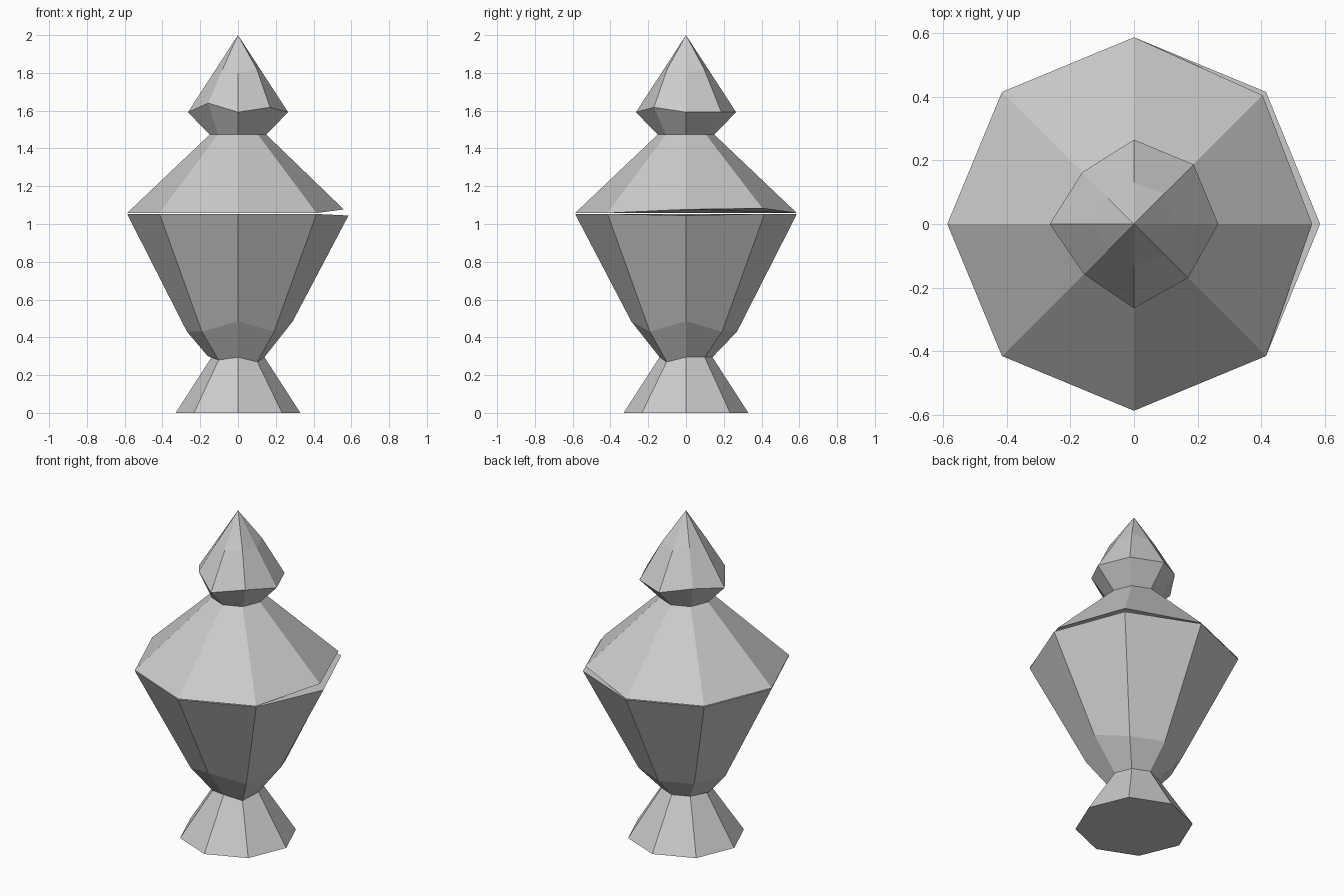
import bpy, bmesh
from math import cos, sin, pi

SIDES = 8

cube = bpy.data.objects.get("Cube")
if cube:
    bpy.data.objects.remove(cube)

stone = bpy.data.materials.new("grey_stone")
stone.use_nodes = True
stone.diffuse_color = (0.6, 0.6, 0.6, 1)
stone.node_tree.nodes["Principled BSDF"].inputs["Base Color"].default_value = (0.6, 0.6, 0.6, 1)


def turned(name, rings, tip=None):
    """Eight-sided part from (radius, z, {corner: (radius, z)}) rings.
    Corner 0 points to +x, corner 6 to the front; uneven corners go in the dict."""
    bm = bmesh.new()
    loops = []
    for radius, z, uneven in rings:
        loop = []
        for i in range(SIDES):
            r, h = uneven.get(i, (radius, z))
            a = 2 * pi * i / SIDES
            loop.append(bm.verts.new((r * cos(a), r * sin(a), h)))
        loops.append(loop)
    for low, high in zip(loops, loops[1:]):
        for i in range(SIDES):
            j = (i + 1) % SIDES
            bm.faces.new((low[i], low[j], high[j], high[i]))
    bm.faces.new(loops[0][::-1])
    if tip is None:
        bm.faces.new(loops[-1])
    else:
        top = bm.verts.new((0, 0, tip))
        for i in range(SIDES):
            bm.faces.new((loops[-1][i], loops[-1][(i + 1) % SIDES], top))
    bmesh.ops.recalc_face_normals(bm, faces=bm.faces)
    mesh = bpy.data.meshes.new(name)
    bm.to_mesh(mesh)
    bm.free()
    mesh.materials.append(stone)
    obj = bpy.data.objects.new(name, mesh)
    bpy.context.collection.objects.link(obj)
    return obj


# Flared foot
turned("foot", [(0.33, 0, {}),
                (0.14, 0.295, {5: (0.145, 0.28), 7: (0.145, 0.27)})])

# Tapered bowl with slightly chipped lower corners
turned("bowl", [(0.14, 0.295, {4: (0.16, 0.3), 5: (0.145, 0.28), 7: (0.145, 0.27)}),
                (0.27, 0.43, {0: (0.29, 0.485), 6: (0.29, 0.485)}),
                (0.587, 1.053, {0: (0.585, 1.045)})])

# Sloping lid, lifted a little at one side
turned("lid", [(0.587, 1.058, {0: (0.56, 1.077), 1: (0.572, 1.083)}),
               (0.15, 1.473, {})])

# Pointed knob with uneven widest corners
turned("knob", [(0.15, 1.473, {}),
                (0.265, 1.592, {3: (0.23, 1.62), 5: (0.223, 1.64), 7: (0.24, 1.618)}),
                (0.13, 1.8, {1: (0.136, 1.82), 3: (0.115, 1.82),
                             5: (0.115, 1.82), 7: (0.141, 1.82)})],
       tip=2.0)
